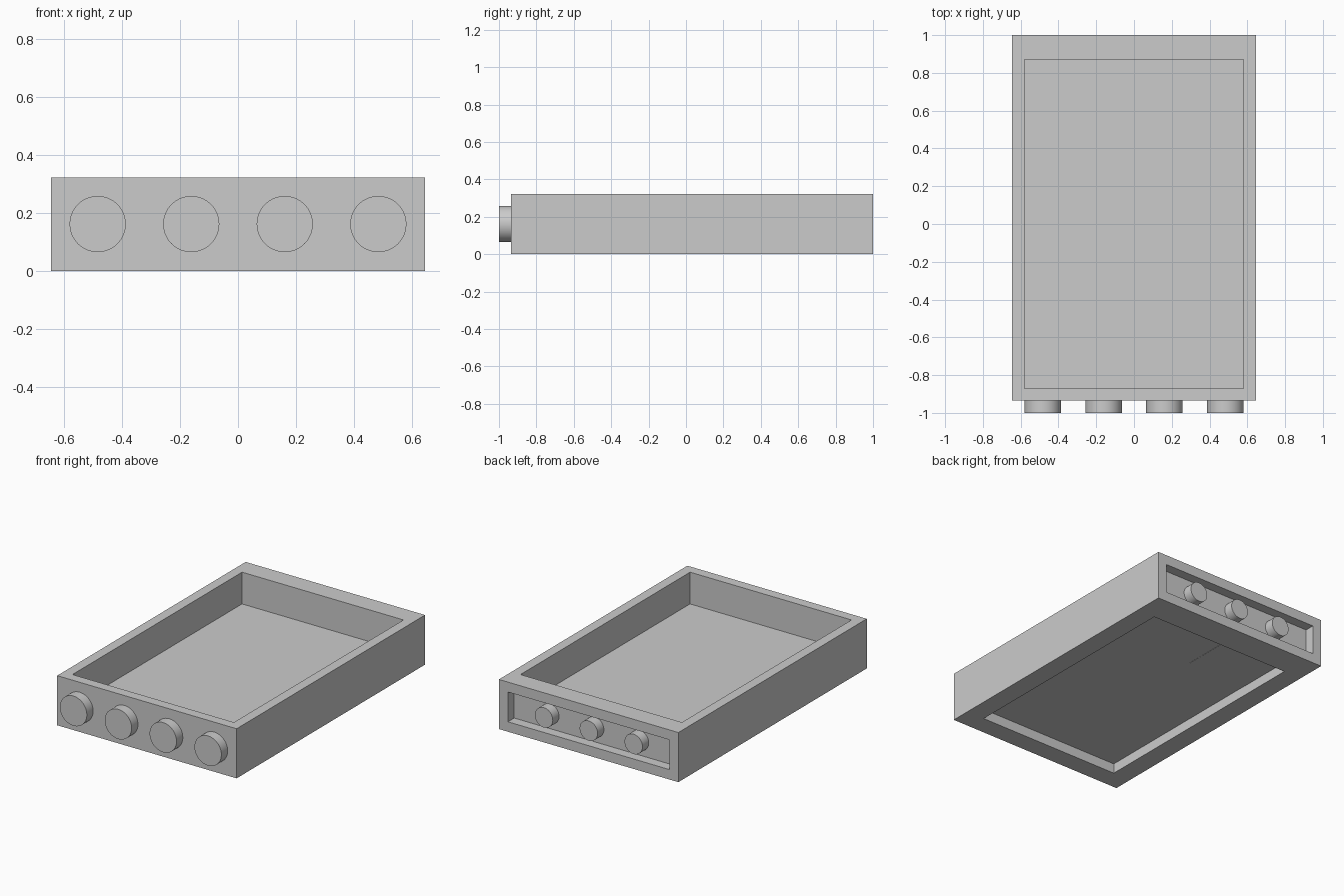
import bpy
from mathutils import Vector
from math import pi

if "Cube" in bpy.data.objects:
    bpy.data.objects.remove(bpy.data.objects["Cube"], do_unlink=True)

U = 2 / 31            # one design module
HALF_W, FRONT, BACK, HEIGHT = 10, -14.5, 15.5, 5
KNOB_Z = HEIGHT / 2

grey = bpy.data.materials.new("light grey")
grey.use_nodes = True
colour = (0.6, 0.6, 0.6, 1)
grey.diffuse_color = colour
grey.node_tree.nodes["Principled BSDF"].inputs["Base Color"].default_value = colour


def box(name, low, high):
    """Box between two corners, given in modules."""
    low, high = Vector(low) * U, Vector(high) * U
    bpy.ops.mesh.primitive_cube_add(size=1, location=(low + high) / 2)
    obj = bpy.context.object
    obj.name = name
    obj.scale = high - low
    bpy.ops.object.transform_apply(location=False, rotation=False, scale=True)
    obj.data.materials.append(grey)
    return obj


def knob(name, x, radius, y0, y1):
    """Round peg along y, from y0 to y1."""
    bpy.ops.mesh.primitive_cylinder_add(
        vertices=64, radius=radius * U, depth=(y1 - y0) * U,
        location=(x * U, (y0 + y1) / 2 * U, KNOB_Z * U), rotation=(pi / 2, 0, 0))
    obj = bpy.context.object
    obj.name = name
    obj.data.materials.append(grey)
    bpy.ops.object.shade_smooth_by_angle()


def cut(target, low, high):
    """Remove a box-shaped pocket from the target."""
    cutter = box("pocket_cutter", low, high)
    cutter.hide_render = True
    mod = target.modifiers.new("pocket", "BOOLEAN")
    mod.operation = "DIFFERENCE"
    mod.solver = "EXACT"
    mod.object = cutter
    bpy.context.view_layer.objects.active = target
    bpy.ops.object.modifier_apply(modifier=mod.name)
    bpy.data.objects.remove(cutter, do_unlink=True)


# Tray body with top, underside and back pockets
tray = box("tray_body", (-HALF_W, FRONT, 0), (HALF_W, BACK, HEIGHT))
cut(tray, (-9, -13.5, 1.8), (9, 13.5, HEIGHT + 1))
cut(tray, (-8, -12.5, -1), (8, 12.5, 1))
cut(tray, (-9, BACK - 1, 1), (9, BACK + 1, 4))

# Row of four large knobs on the front
for i in range(4):
    knob(f"front_knob_{i + 1}", -7.5 + 5 * i, 1.5, FRONT - 1, FRONT)

# Row of three small pegs inside the back pocket
for i in range(3):
    knob(f"back_peg_{i + 1}", -5 + 5 * i, 1, BACK - 1, BACK)

# Two flush panels under the floor, against the back corners
for side, x0, x1 in (("left", 1.25, 8), ("right", -8, -1.25)):
    box(f"underside_panel_{side}", (x0, 6.75, 0.98), (x1, 12.5, 1.02))
